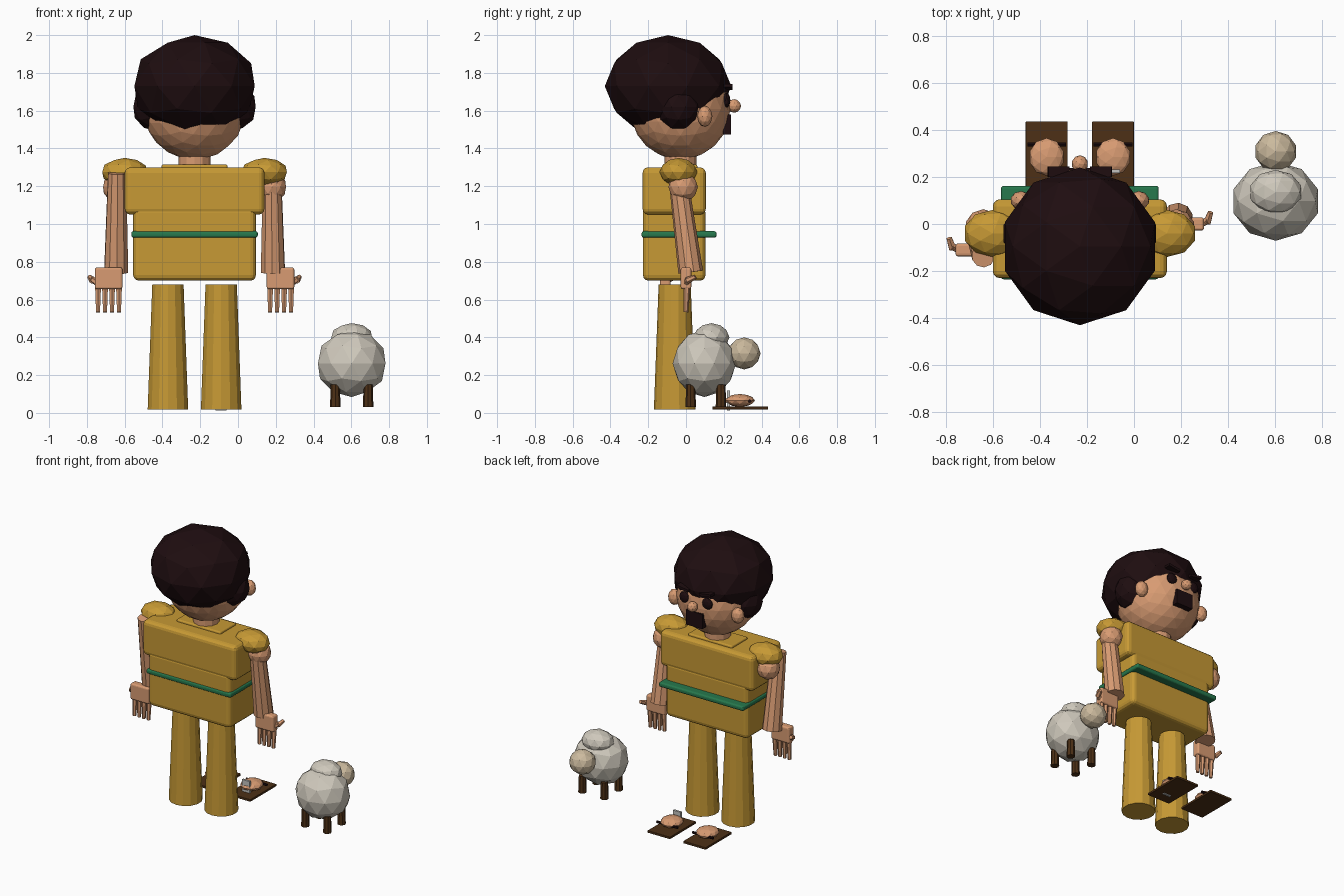
import bpy, bmesh, math
from mathutils import Vector, Matrix

if "Cube" in bpy.data.objects:
    bpy.data.objects.remove(bpy.data.objects["Cube"])

CX = -0.23  # centre line of the figure


def mat(name, r, g, b):
    m = bpy.data.materials.new(name)
    m.diffuse_color = (r, g, b, 1)
    m.use_nodes = True
    m.node_tree.nodes["Principled BSDF"].inputs["Base Color"].default_value = m.diffuse_color
    return m


HAIR = mat("dark hair", .013, .004, .005)
SKIN = mat("skin", .69, .33, .17)
CLOTH = mat("mustard cloth", .57, .32, .035)
GREEN = mat("green belt", .02, .19, .075)
BROWN = mat("brown leather", .075, .03, .008)
WOOL = mat("wool", .62, .58, .50)
CREAM = mat("cream face", .60, .49, .34)
GREY = mat("light grey", .55, .55, .53)


def finish(bm, name, material):
    me = bpy.data.meshes.new(name)
    bm.to_mesh(me)
    bm.free()
    me.materials.append(material)
    ob = bpy.data.objects.new(name, me)
    bpy.context.collection.objects.link(ob)
    return ob


def ball(name, c, r, material, sub=2):
    bm = bmesh.new()
    bmesh.ops.create_icosphere(bm, subdivisions=sub, radius=1)
    bm.transform(Matrix.Translation(c) @ Matrix.Diagonal((*r, 1)))
    return finish(bm, name, material)


def box(name, lo, hi, material, bevel=0.0, rot_y=0.0):
    lo, hi = Vector(lo), Vector(hi)
    bm = bmesh.new()
    bmesh.ops.create_cube(bm, size=1)
    bm.transform(Matrix.Diagonal((*(hi - lo), 1)))
    if bevel:
        bmesh.ops.bevel(bm, geom=bm.edges[:], offset=bevel, segments=3,
                        profile=.5, affect='EDGES')
    bm.transform(Matrix.Translation((lo + hi) / 2) @ Matrix.Rotation(rot_y, 4, 'Y'))
    return finish(bm, name, material)


def rod(name, a, b, ra, rb, material, sides=10):
    a, b = Vector(a), Vector(b)
    d = b - a
    bm = bmesh.new()
    bmesh.ops.create_cone(bm, cap_ends=True, segments=sides, radius1=ra,
                          radius2=rb, depth=d.length)
    q = d.to_track_quat('Z', 'Y').to_matrix().to_4x4()
    bm.transform(Matrix.Translation((a + b) / 2) @ q)
    return finish(bm, name, material)


# Head and hair
ball("head", (CX, -.03, 1.61), (.27, .265, .27), SKIN, 3)
ball("hair", (CX, -.095, 1.73), (.335, .335, .27), HAIR)
ball("nose", (CX, .255, 1.625), (.035, .037, .036), SKIN)
box("mouth", (CX - .065, .195, 1.475), (CX + .065, .237, 1.58), HAIR)
rod("neck", (CX, -.03, 1.28), (CX, -.03, 1.40), .085, .085, SKIN, 12)
for s, side in ((-1, "left"), (1, "right")):
    ball(side + "_hair_tuft", (CX + s * .2, -.04, 1.62), (.13, .12, .13), HAIR)
    ball(side + "_ear", (CX + s * .25, .1, 1.57), (.045, .04, .056), SKIN)
    ball(side + "_eye", (CX + s * .09, .215, 1.655), (.04, .02, .04), HAIR)
    box(side + "_brow", (CX + s * .09 - .046, .2, 1.717),
        (CX + s * .09 + .046, .245, 1.735), HAIR, 0, -s * .15)

# Torso and belt
box("chest", (CX - .37, -.23, 1.05), (CX + .37, .105, 1.30), CLOTH, .03)
box("waist", (CX - .325, -.228, .70), (CX + .325, .103, 1.09), CLOTH, .03)
box("collar", (CX - .175, -.12, 1.28), (CX + .175, .06, 1.315), CLOTH, .01)
box("belt", (CX - .335, -.235, .928), (CX + .335, .162, .962), GREEN, .012)

# Arms, hands, legs and sandals
for s, side in ((-1, "left"), (1, "right")):
    def X(d):
        return CX + s * d

    ball(side + "_sleeve", (X(.37), -.04, 1.275), (.125, .1, .075), CLOTH)
    ball(side + "_shoulder", (X(.41), -.015, 1.195), (.078, .078, .078), SKIN)
    top_y, low_y, hand_y = (-.045, .025, 0) if s > 0 else (-.135, -.05, -.11)
    rod(side + "_arm", (X(.41), top_y, 1.27), (X(.415), low_y, .745),
        .05, .066, SKIN, 10)
    box(side + "_palm", (X(.455) - .073, hand_y - .028, .655),
        (X(.455) + .073, hand_y + .028, .77), SKIN, .012)
    for i in range(4):
        fx = X(.40 + i * .037)
        rod(f"{side}_finger_{i + 1}", (fx, hand_y + .005, .67),
            (fx, hand_y, .533), .018, .012, SKIN, 6)
    rod(side + "_thumb", (X(.51), hand_y, .685), (X(.545), hand_y + .015, .71),
        .018, .016, SKIN, 6)
    rod(side + "_thumb_tip", (X(.54), hand_y + .005, .70),
        (X(.555), hand_y + .05, .72), .018, .013, SKIN, 6)
    rod(side + "_leg", (X(.141), -.06, .017), (X(.141), -.06, .68),
        .11, .085, CLOTH, 14)
    box(side + "_sole", (X(.141) - .089, .14, .018), (X(.141) + .089, .435, .034),
        BROWN, .003)
    ball(side + "_foot", (X(.141), .285, .066), (.075, .08, .034), SKIN)
    rod(side + "_strap", (X(.141) - .082, .338, .062), (X(.141) + .082, .338, .062),
        .009, .009, HAIR, 8)

# Small grey fin by the right foot
rod("grey_fin", (CX + .14, .215, .012), (CX + .14, .235, .012), .0, .0, GREY, 3)
bpy.data.objects.remove(bpy.data.objects["grey_fin"])
box("grey_tab", (-.12, .217, .012), (-.06, .232, .118), GREY)

# Sheep
SX = .602
ball("sheep_body", (SX, .097, .262), (.188, .168, .178), WOOL)
ball("sheep_wool_top", (SX, .135, .40), (.113, .095, .075), WOOL)
ball("sheep_head", (SX, .308, .315), (.09, .087, .085), CREAM)
for sx in (-1, 1):
    for y in (.025, .185):
        rod(f"sheep_leg_{'left' if sx < 0 else 'right'}_{'front' if y < .1 else 'back'}",
            (SX + sx * .087, y, .03), (SX + sx * .087, y, .15), .028, .024, BROWN, 8)
